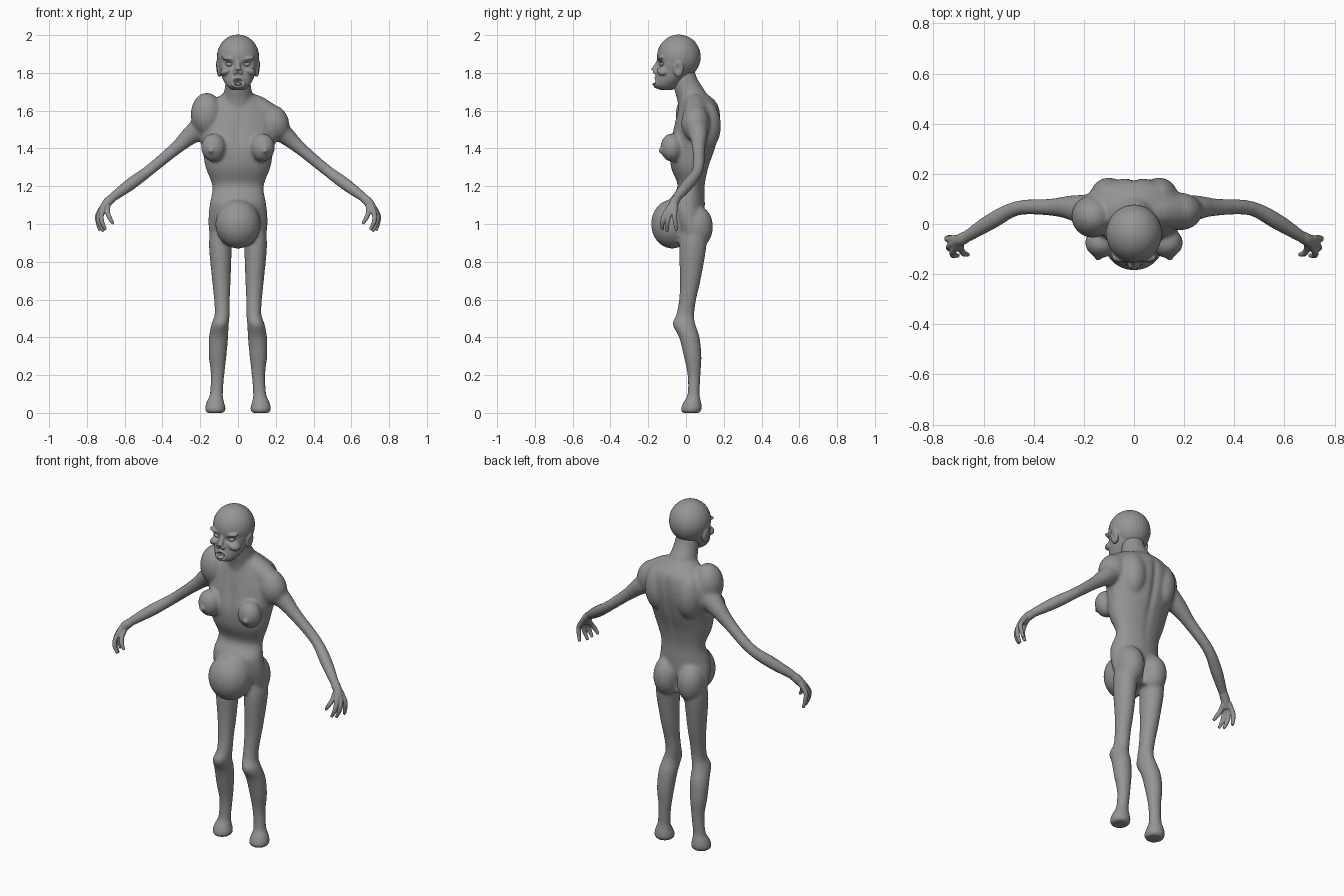
import bpy, bmesh, math
from mathutils import Vector, Matrix

cube = bpy.data.objects.get("Cube")
if cube:
    bpy.data.objects.remove(cube, do_unlink=True)

skin = bpy.data.materials.new("grey_skin")
skin.use_nodes = True
GREY = (0.3, 0.3, 0.3, 1)
skin.diffuse_color = GREY
skin.node_tree.nodes["Principled BSDF"].inputs["Base Color"].default_value = GREY
SIDES = (1, -1)


def spline(rows, steps=5):
    """Catmull-Rom interpolation of equally long rows."""
    rows = [Vector(r) for r in rows]
    padded = [rows[0]] + rows + [rows[-1]]
    out = []
    for a, b, c, d in zip(padded, padded[1:], padded[2:], padded[3:]):
        for i in range(steps):
            t = i / steps
            out.append(b + 0.5 * t * (c - a + t * (2 * a - 5 * b + 4 * c - d
                                                  + t * (3 * (b - c) + d - a))))
    return out + [rows[-1]]


def skin_rings(bm, rings, segments=28):
    """Bridge rings given as (centre, axis, axis) and cap both ends."""
    loops = []
    for centre, u, v in rings:
        angles = [math.tau * k / segments for k in range(segments)]
        loops.append([bm.verts.new(centre + u * math.cos(a) + v * math.sin(a)) for a in angles])
    for low, high in zip(loops, loops[1:]):
        for k in range(segments):
            n = (k + 1) % segments
            bm.faces.new((low[k], low[n], high[n], high[k]))
    bm.faces.new(loops[0][::-1])
    bm.faces.new(loops[-1])


def loft(bm, rows, side=1):
    """Level rings from rows of height, centre x, half width, front y, back y."""
    rings = []
    for z, x, w, front, back in spline(rows):
        centre = Vector((side * x, (front + back) / 2, z))
        rings.append((centre, Vector((w, 0, 0)), Vector((0, (back - front) / 2, 0))))
    skin_rings(bm, rings)


def limb(bm, rows, side=1):
    """Round tube from rows of x, y, z, radius."""
    pts = spline(rows)
    centres = [Vector((side * p[0], p[1], p[2])) for p in pts]
    rings = []
    for i, centre in enumerate(centres):
        along = (centres[min(i + 1, len(pts) - 1)] - centres[max(i - 1, 0)]).normalized()
        u = along.cross(Vector((0.1, 1, 0))).normalized()
        rings.append((centre, u * pts[i][3], along.cross(u) * pts[i][3]))
    skin_rings(bm, rings, 16)


def ball(bm, centre, radii, side=1, tilt=0):
    x, y, z = centre
    matrix = (Matrix.Translation((side * x, y, z)) @ Matrix.Rotation(side * tilt, 4, "Y")
              @ Matrix.Diagonal((*radii, 1)))
    bmesh.ops.create_uvsphere(bm, u_segments=28, v_segments=18, radius=1, matrix=matrix)


def fuse(name, bm, voxel, passes):
    """Merge overlapping volumes into one soft surface."""
    bmesh.ops.recalc_face_normals(bm, faces=bm.faces)
    mesh = bpy.data.meshes.new(name)
    bm.to_mesh(mesh)
    bm.free()
    mesh.materials.append(skin)
    obj = bpy.data.objects.new(name, mesh)
    bpy.context.collection.objects.link(obj)
    remesh = obj.modifiers.new("merge", "REMESH")
    remesh.mode = "VOXEL"
    remesh.voxel_size = voxel
    remesh.use_smooth_shade = True
    relax = obj.modifiers.new("relax", "SMOOTH")
    relax.factor = 0.5
    relax.iterations = passes
    bpy.context.view_layer.objects.active = obj
    for modifier in ("merge", "relax"):
        bpy.ops.object.modifier_apply(modifier=modifier)
    obj.data.shade_smooth()
    return obj


def press(obj, centre, radii, shift):
    """Soft sculpting stroke around a centre."""
    centre, shift = Vector(centre), Vector(shift)
    for v in obj.data.vertices:
        d = v.co - centre
        q = sum((d[i] / radii[i]) ** 2 for i in range(3))
        if q < 6:
            v.co += shift * math.exp(-q)


# Torso
bm = bmesh.new()
loft(bm, [(.9, 0, .135, -.02, .08), (.97, 0, .155, -.05, .1), (1.05, 0, .156, -.08, .1),
          (1.12, 0, .147, -.09, .1), (1.2, 0, .136, -.045, .1), (1.3, 0, .172, -.08, .12),
          (1.4, 0, .19, -.09, .155), (1.5, 0, .215, -.07, .178), (1.58, 0, .2, -.05, .182),
          (1.64, 0, .15, -.035, .165), (1.69, 0, .08, -.03, .11)])
ball(bm, (0, -.073, 1), (.12, .112, .13))
limb(bm, [(0, .06, 1.58, .1), (0, .03, 1.67, .08), (0, 0, 1.74, .068), (0, -.02, 1.82, .06)])

# Uneven shoulders
ball(bm, (-.165, .03, 1.58), (.085, .085, .115))
ball(bm, (.185, .05, 1.535), (.085, .075, .1), tilt=-.4)
limb(bm, [(0, .05, 1.65, .06), (.1, .05, 1.615, .065), (.2, .05, 1.55, .065)])

for s in SIDES:
    # Chest, shoulder blades and buttocks
    ball(bm, (.13, -.075, 1.405), (.065, .06, .075), s)
    ball(bm, (.145, -.135, 1.387), (.014, .014, .014), s)
    ball(bm, (.1, .11, 1.52), (.075, .075, .13), s)
    ball(bm, (.077, .055, .985), (.077, .088, .115), s)
    # Leg and foot
    loft(bm, [(0, .12, .046, -.02, .072), (.02, .12, .056, -.028, .084),
              (.06, .12, .046, -.012, .08), (.1, .115, .035, .008, .072),
              (.2, .108, .036, .008, .077), (.3, .108, .047, -.012, .082),
              (.4, .103, .051, -.037, .072), (.47, .095, .046, -.072, .05),
              (.52, .084, .04, -.052, .044), (.6, .085, .042, -.037, .054),
              (.7, .088, .049, -.032, .077), (.87, .093, .06, -.037, .107),
              (.95, .09, .06, -.03, .11)], s)
    # Arm
    limb(bm, [(.17, .05, 1.53, .07), (.25, .065, 1.47, .05), (.33, .067, 1.4, .035),
              (.465, .063, 1.288, .03), (.57, .01, 1.21, .033), (.67, -.052, 1.135, .024),
              (.71, -.07, 1.09, .02)], s)
body = fuse("body", bm, .008, 12)
for step in range(8):
    press(body, (0, .17, 1.2 + step * .055), (.018, .06, .05), (0, -.006, 0))
press(body, (0, .12, .96), (.014, .07, .06), (0, -.025, 0))
press(body, (0, -.06, 1.46), (.03, .06, .1), (0, .01, 0))

# Head: skull, jaw, nose, cheeks, brows, lips, ears
bm = bmesh.new()
ball(bm, (0, -.038, 1.885), (.112, .116, .118))
loft(bm, [(1.71, 0, .035, -.14, -.07), (1.73, 0, .058, -.168, -.04), (1.76, 0, .078, -.165, -.01),
          (1.8, 0, .092, -.158, .03), (1.86, 0, .106, -.152, .06), (1.92, 0, .09, -.14, .05)])
limb(bm, [(0, -.145, 1.86, .012), (0, -.16, 1.83, .015), (0, -.17, 1.81, .018)])
ball(bm, (0, -.155, 1.75), (.04, .028, .032))
for s in SIDES:
    ball(bm, (.014, -.163, 1.803), (.012, .013, .01), s)
    ball(bm, (.06, -.12, 1.81), (.035, .035, .022), s, .4)
    ball(bm, (.05, -.132, 1.876), (.04, .02, .012), s, -.2)
    ball(bm, (.104, -.04, 1.822), (.014, .028, .045), s, .15)
head = fuse("head", bm, .0045, 4)
press(head, (0, -.175, 1.752), (.024, .04, .015), (0, .05, 0))
for s in SIDES:
    press(head, (s * .048, -.15, 1.845), (.026, .04, .014), (0, .022, 0))
    press(head, (s * .118, -.045, 1.825), (.02, .014, .022), (-s * .01, 0, 0))

# Tongue and closed eyelids
bm = bmesh.new()
ball(bm, (0, -.155, 1.74), (.022, .024, .009))
for s in SIDES:
    ball(bm, (.047, -.127, 1.845), (.02, .014, .011), s, -.15)
fuse("eyelids_and_tongue", bm, .003, 2)

# Hands with long curled digits
fingers = [[(.71, -.058, 1.1), (.742, -.06, 1.05), (.742, -.057, 1.01), (.732, -.05, .965)],
           [(.712, -.07, 1.1), (.735, -.088, 1.05), (.735, -.098, 1.01), (.713, -.1, .96)],
           [(.705, -.08, 1.1), (.722, -.112, 1.05), (.72, -.125, 1.01), (.7, -.125, .97)],
           [(.69, -.07, 1.1), (.69, -.1, 1.06), (.678, -.118, 1.03), (.66, -.122, 1)]]
for s, label in zip(SIDES, ("left_hand", "right_hand")):
    bm = bmesh.new()
    limb(bm, [(.66, -.046, 1.142, .022), (.69, -.062, 1.115, .025), (.72, -.078, 1.075, .02)], s)
    for path in fingers:
        limb(bm, [(*p, r) for p, r in zip(path, (.015, .013, .012, .008))], s)
    fuse(label, bm, .004, 3)
